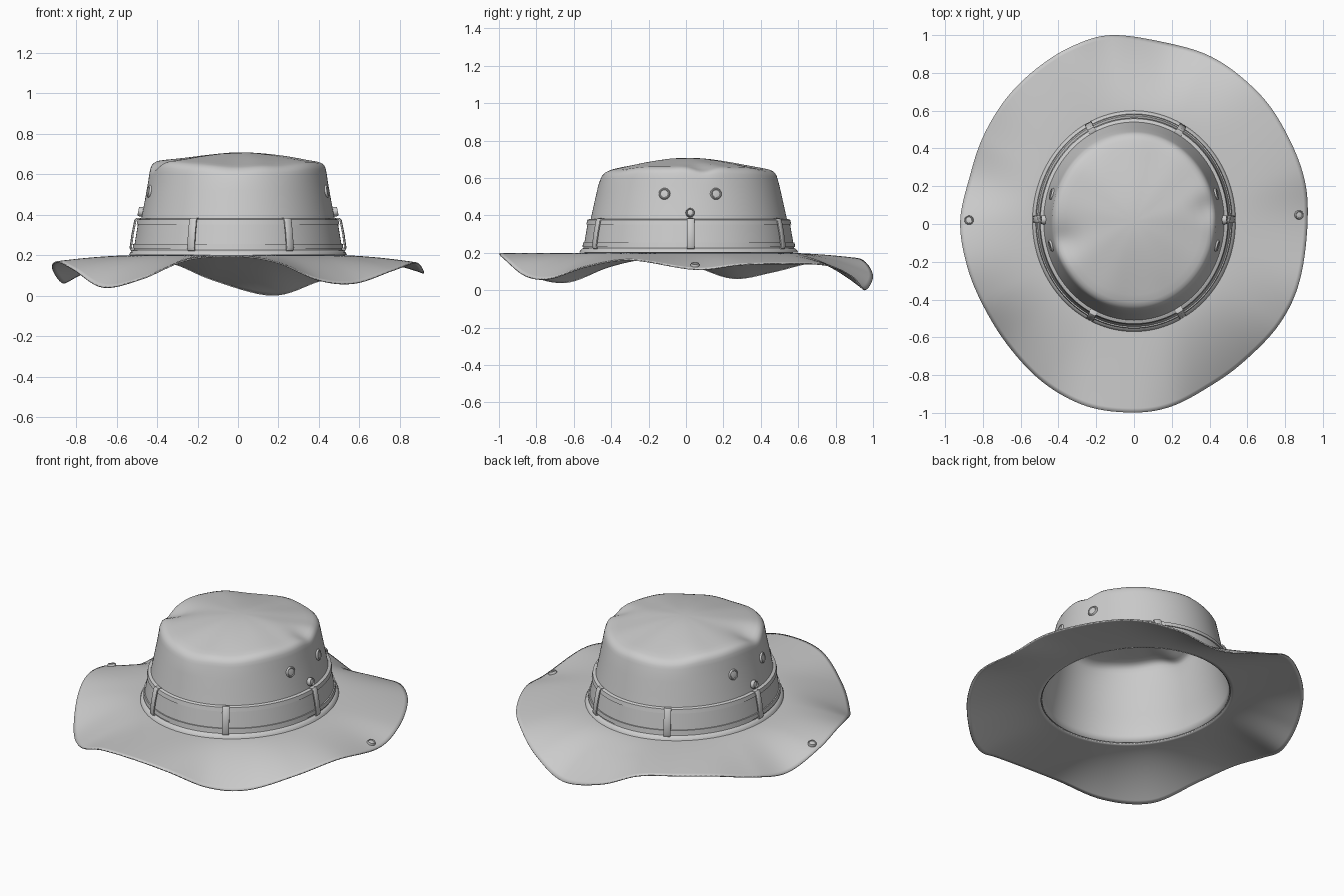
import bpy, bmesh, math
from mathutils import Vector, Matrix

if "Cube" in bpy.data.objects:
    bpy.data.objects.remove(bpy.data.objects["Cube"])

N = 144
CY = 0.015
# crown wall: z, half width x, half depth y
WALL = [(0.20, .508, .555), (0.30, .495, .543), (0.40, .474, .520),
        (0.50, .455, .498), (0.60, .438, .475)]


def wall(t, z, off=0.0):
    """Point on the crown wall at angle t and height z, pushed out by off."""
    for (z0, a0, b0), (z1, a1, b1) in zip(WALL, WALL[1:]):
        if z <= z1 or z1 == WALL[-1][0]:
            k = (z - z0) / (z1 - z0)
            a, b = a0 + (a1 - a0) * k + off, b0 + (b1 - b0) * k + off
            return Vector((a * math.cos(t), CY + b * math.sin(t), z))


def wall_normal(t, z):
    du = wall(t + .01, z) - wall(t - .01, z)
    dz = wall(t, z + .02) - wall(t, z - .02)
    return du.cross(dz).normalized(), dz.normalized()


def loft(name, rings, loop=False, cap=False, thick=0.0):
    """Skin a stack of closed rings into one mesh object."""
    bm = bmesh.new()
    vs = [[bm.verts.new(p) for p in ring] for ring in rings]
    pairs = list(zip(vs, vs[1:])) + ([(vs[-1], vs[0])] if loop else [])
    for r0, r1 in pairs:
        n = len(r0)
        for i in range(n):
            j = (i + 1) % n
            bm.faces.new((r0[i], r0[j], r1[j], r1[i]))
    if cap:
        c = sum((v.co for v in vs[-1]), Vector()) / len(vs[-1])
        tip = bm.verts.new(c)
        for i in range(len(vs[-1])):
            bm.faces.new((vs[-1][i], vs[-1][(i + 1) % len(vs[-1])], tip))
    if loop:
        bmesh.ops.recalc_face_normals(bm, faces=bm.faces)
    return finish(name, bm, thick)


def finish(name, bm, thick=0.0, angle=40):
    me = bpy.data.meshes.new(name)
    bm.to_mesh(me)
    bm.free()
    ob = bpy.data.objects.new(name, me)
    bpy.context.collection.objects.link(ob)
    bpy.ops.object.select_all(action='DESELECT')
    ob.select_set(True)
    bpy.context.view_layer.objects.active = ob
    bpy.ops.object.shade_smooth_by_angle(angle=math.radians(angle))
    if thick:
        m = ob.modifiers.new("thickness", 'SOLIDIFY')
        m.thickness = thick
        m.offset = -1
    return ob


ANG = [2 * math.pi * i / N for i in range(N)]


# Crown: tapered wall rolling over into a soft, dented top
def crown_point(t, a, b, z):
    x, y = a * math.cos(t), CY + b * math.sin(t)
    if z > 0.55:
        f = min(1, (z - 0.55) / 0.08)
        e = min(1, math.hypot(x / .43, y / .46)) ** 2
        z += f * e * (.014 * math.cos(2 * t) + .005 * math.sin(5 * t + 1) + .003 * math.sin(9 * t))
        z += .004 * f * math.sin(9 * x + 1) * math.cos(8 * y)
        for dx, dy, d, r in ((-.38, -.09, .03, .08), (.40, .09, .03, .07),
                             (-.25, .40, .012, .09), (.2, -.38, .01, .1)):
            z -= f * d * math.exp(-((x - dx) ** 2 + (y - dy) ** 2) / r ** 2)
    return (x, y, z)


TOP = [(.434, .470, .620), (.427, .462, .635), (.414, .448, .648), (.395, .428, .656),
       (.36, .39, .663), (.32, .345, .670), (.27, .29, .678), (.22, .235, .686),
       (.16, .17, .694), (.10, .11, .700), (.04, .045, .704)]
rings = [[wall(t, .20 + .04 * k) for t in ANG] for k in range(10)]
rings += [[crown_point(t, *WALL[-1][1:], WALL[-1][0]) for t in ANG]]
rings += [[crown_point(t, *p) for t in ANG] for p in TOP]
loft("crown", rings, cap=True, thick=.006)

# Brim: wavy outer edge (x, y, z) blended in to the crown base
EDGE = [(.92, .05, .115), (.885, .30, .14), (.75, .58, .145), (.59, .76, .135),
        (.40, .89, .075), (.17, .96, .005), (-.12, 1.0, .08), (-.33, .94, .165),
        (-.52, .82, .17), (-.68, .66, .15), (-.80, .46, .10), (-.87, .25, .067),
        (-.92, .02, .14), (-.89, -.20, .17), (-.81, -.41, .13), (-.67, -.64, .045),
        (-.48, -.84, .085), (-.25, -.965, .18), (0, -.998, .198), (.20, -.965, .165),
        (.40, -.86, .08), (.58, -.73, .065), (.77, -.53, .13), (.88, -.29, .165)]
E = [Vector(p) for p in EDGE]
SUB = 8


def edge_curve(u):
    i, f = int(u) % len(E), u - int(u)
    p0, p1, p2, p3 = (E[(i + k) % len(E)] for k in (-1, 0, 1, 2))
    return 0.5 * (2 * p1 + (p2 - p0) * f + (2 * p0 - 5 * p1 + 4 * p2 - p3) * f * f
                  + (3 * p1 - p0 - 3 * p2 + p3) * f ** 3)


def brim_point(u, s):
    e = edge_curve(u)
    t = math.atan2((e.y - CY) / .555, e.x / .508)
    p = wall(t, .20).lerp(e, s)
    p.z = .20 + (e.z - .20) * s ** 1.7
    return p


US = [i / SUB for i in range(len(E) * SUB)]
loft("brim", [[brim_point(u, 1 - k / 20) for u in US] for k in range(21)], thick=.007)


# Rings round the crown: hat band, its folded edges, base binding
def wall_ring(name, profile):
    loft(name, [[wall(t, z, o) for t in ANG] for o, z in profile], loop=True)


wall_ring("hat_band", [(-.002, .215), (.012, .215), (.012, .374), (.006, .380), (-.002, .380)])
wall_ring("band_upper_fold", [(.008, .352), (.017, .352), (.017, .376), (.008, .380)])
wall_ring("band_lower_fold", [(.008, .232), (.017, .232), (.017, .256), (.008, .256)])
wall_ring("base_binding", [(-.002, .200), (.030, .202), (.027, .212), (.016, .224), (-.002, .226)])


# Belt loops: bent straps standing off the band
def belt_loop(name, t):
    n, up = wall_normal(t, .30)
    side = up.cross(n)
    base = wall(t, .30)
    prof = [(-.085, .010), (-.082, .022), (-.07, .030), (0, .032), (.07, .030), (.082, .022), (.085, .006)]
    outer = [base + up * h + n * o for h, o in prof]
    inner = [base + up * h * .97 + n * (o - .011) for h, o in prof]
    rings = []
    for o, i in zip(outer, inner):
        rings.append([o - side * .014, o + side * .014, (o * .6 + i * .4) + side * .02,
                      i + side * .02, i - side * .02, (o * .6 + i * .4) - side * .02])
    bm = bmesh.new()
    vs = [[bm.verts.new(p) for p in r] for r in rings]
    for a, b in zip(vs, vs[1:]):
        for k in range(6):
            bm.faces.new((a[k], a[(k + 1) % 6], b[(k + 1) % 6], b[k]))
    bm.faces.new(vs[0])
    bm.faces.new(vs[-1])
    bmesh.ops.recalc_face_normals(bm, faces=bm.faces)
    finish(name, bm)


for k, deg in enumerate((1, 61, 117, 179, 244, 299)):
    belt_loop(f"belt_loop_{k + 1}", math.radians(deg))


# Round fittings: domed disc with a raised rim
def fitting(name, pos, normal, r, h):
    prof = [(r, -.006), (r, h * .5), (r * .88, h), (r * .75, h), (r * .66, h * .7), (r * .3, h * .85)]
    m = Matrix.Translation(pos) @ normal.to_track_quat('Z', 'Y').to_matrix().to_4x4()
    loft(name, [[m @ Vector((q * math.cos(a), q * math.sin(a), z)) for a in ANG[::6]]
                for q, z in prof], cap=True)


for label, sgn in (("right", 1), ("left", -1)):
    for part, y, z, r, h, off in (("eyelet_front", -.115, .515, .031, .010, 0),
                                  ("eyelet_back", .16, .515, .031, .010, 0),
                                  ("crown_snap", .022, .413, .024, .022, 0)):
        s = math.asin((y - CY) / .497)
        t = s if sgn > 0 else math.pi - s
        fitting(f"{part}_{label}", wall(t, z, off), wall_normal(t, z)[0], r, h)

# Brim snaps, one each side
for label, u in (("right", 0.0), ("left", 12.0)):
    p = brim_point(u, .885)
    n = (brim_point(u, .95) - brim_point(u, .82)).cross(brim_point(u + .2, .885) - p).normalized()
    fitting(f"brim_snap_{label}", p, n, .024, .014)
